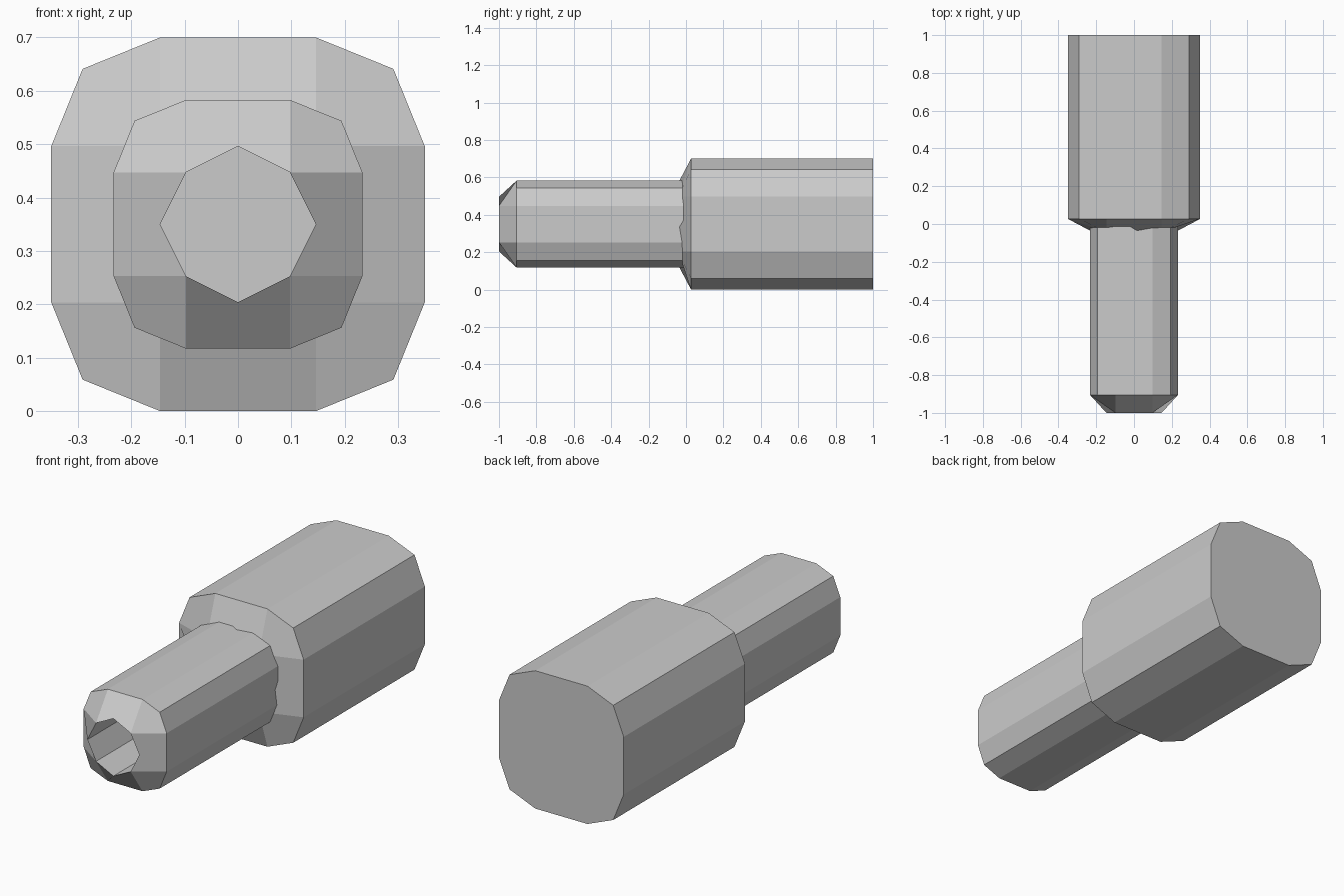
import bpy, bmesh

if "Cube" in bpy.data.objects:
    bpy.data.objects.remove(bpy.data.objects["Cube"])

CENTRE_Z = 0.35
# One quarter of the rounded-square outline and of the octagonal mouth (unit half width)
OUTLINE = [(0.418, 1.0), (0.832, 0.832), (1.0, 0.418)]
MOUTH = [(0.0, 0.627), (0.418, 0.418)]


def four_turns(points):
    """Repeat a quarter profile around the axis."""
    ring = []
    for k in range(4):
        for x, z in points:
            for _ in range(k):
                x, z = z, -x
            ring.append((x, z))
    return ring


def add_ring(bm, points, radius, y):
    return [bm.verts.new((x * radius, y, CENTRE_Z + z * radius))
            for x, z in four_turns(points)]


def bridge(bm, a, b):
    n = len(a)
    for i in range(n):
        j = (i + 1) % n
        bm.faces.new((a[i], a[j], b[j], b[i]))


def stepped_tube(name, radius, y_tip, y_shoulder, y_back, hole_end=None):
    bm = bmesh.new()
    back = add_ring(bm, OUTLINE, radius, y_back)
    shoulder = add_ring(bm, OUTLINE, radius, y_shoulder)
    mouth = add_ring(bm, MOUTH, radius, y_tip)
    # Straight sides and back cap
    bridge(bm, back, shoulder)
    bm.faces.new(back)
    # Chamfer: one corner face and one side face per quarter
    for k in range(4):
        a, b, c = shoulder[3 * k:3 * k + 3]
        p, q = mouth[2 * k:2 * k + 2]
        bm.faces.new((q, a, b, c))
        bm.faces.new((shoulder[3 * k - 1], a, q, p, mouth[2 * k - 1]))
    # Bore, or a closed front
    if hole_end is not None:
        floor = add_ring(bm, MOUTH, radius, hole_end)
        bridge(bm, mouth, floor)
        mouth = floor
    bm.faces.new(mouth)
    bmesh.ops.recalc_face_normals(bm, faces=bm.faces)
    mesh = bpy.data.meshes.new(name)
    bm.to_mesh(mesh)
    bm.free()
    obj = bpy.data.objects.new(name, mesh)
    bpy.context.collection.objects.link(obj)
    return obj


# Wide rear body with a closed tapered front
stepped_tube("rear_body", 0.35, -0.042, 0.027, 1.0)
# Narrow barrel set into the body, with an octagonal bore
stepped_tube("front_barrel", 0.233, -1.0, -0.905, 0.5, hole_end=-0.1)
